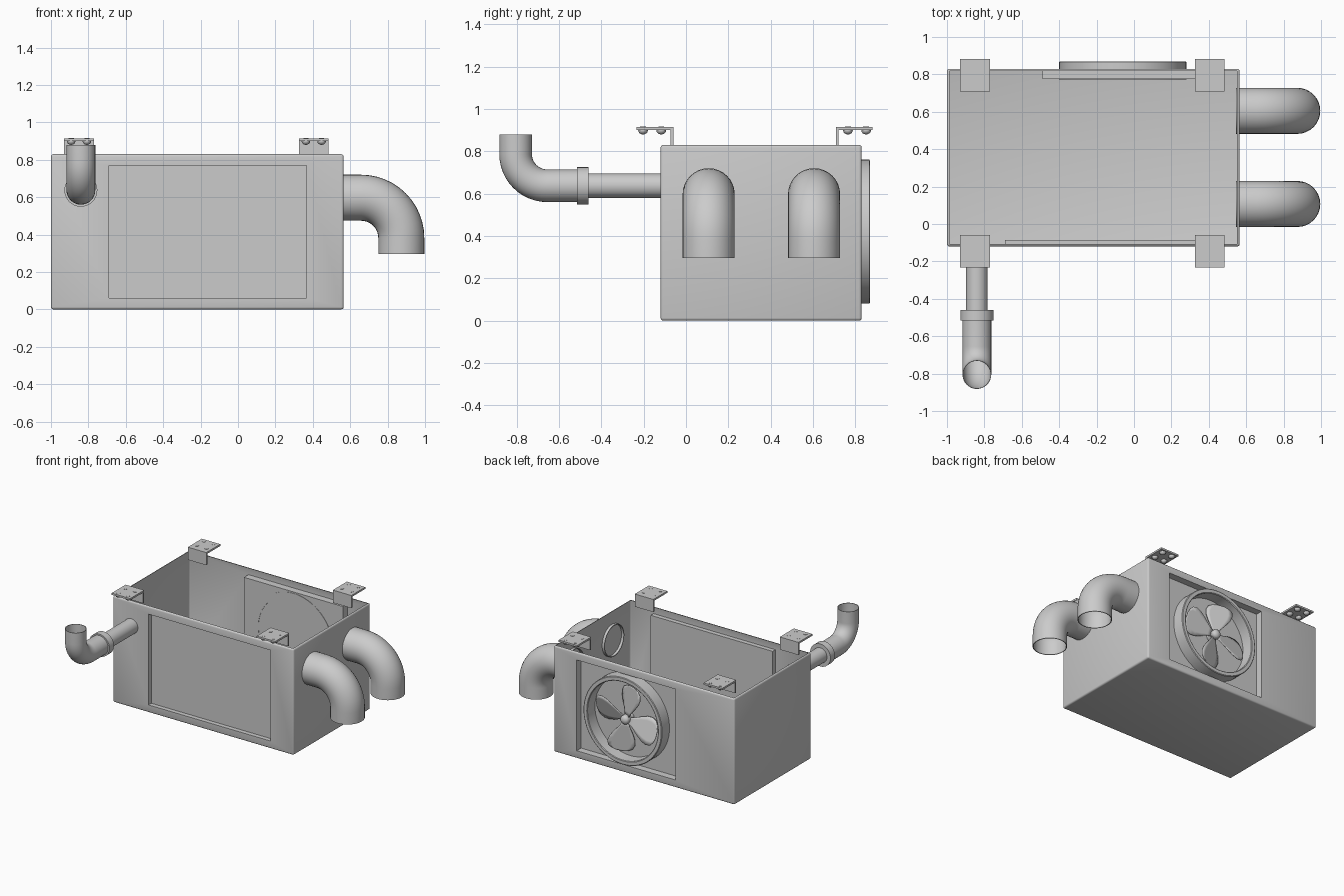
import bpy, bmesh
from math import sin, cos, pi, radians
from mathutils import Vector, Matrix

if "Cube" in bpy.data.objects:
    bpy.data.objects.remove(bpy.data.objects["Cube"])


def finish(name, bm, angle=35, recalc=True):
    if recalc:
        bmesh.ops.recalc_face_normals(bm, faces=bm.faces[:])
    me = bpy.data.meshes.new(name)
    bm.to_mesh(me)
    bm.free()
    me.shade_smooth()
    me.set_sharp_from_angle(angle=radians(angle))
    ob = bpy.data.objects.new(name, me)
    bpy.context.collection.objects.link(ob)
    return ob


def add_box(bm, lo, hi):
    lo, hi = Vector(lo), Vector(hi)
    m = Matrix.Translation((lo + hi) / 2) @ Matrix.Diagonal((*(hi - lo), 1))
    return bmesh.ops.create_cube(bm, size=1, matrix=m)


def skin(bm, rings, closed=False):
    """Bridge successive rings of points into a tube."""
    vs = [[bm.verts.new(p) for p in r] for r in rings]
    n = len(vs[0])
    for a, b in zip(vs, vs[1:] + (vs[:1] if closed else [])):
        for i in range(n):
            j = (i + 1) % n
            bm.faces.new((a[i], a[j], b[j], b[i]))


def elbow(name, start, corner, end, bend, r, wall, n=32):
    """Open pipe running start -> rounded corner -> end."""
    s, c, e = Vector(start), Vector(corner), Vector(end)
    d0, d1 = (c - s).normalized(), (e - c).normalized()
    side = d0.cross(d1)
    centre = c - d0 * bend + d1 * bend
    path = [(s, d0)]
    for k in range(13):
        a = k / 12 * pi / 2
        path.append((centre - d1 * bend * cos(a) + d0 * bend * sin(a),
                     d0 * cos(a) + d1 * sin(a)))
    path.append((e, d1))

    def ring(p, t, rad):
        up = side.cross(t)
        return [p + rad * (side * cos(2 * pi * i / n) + up * sin(2 * pi * i / n)) for i in range(n)]
    rings = [ring(p, t, r) for p, t in path]
    rings += [ring(p, t, r - wall) for p, t in reversed(path)]
    bm = bmesh.new()
    skin(bm, rings, closed=True)
    return finish(name, bm)


def lathe_y(name, profile, cx, cz, n=48, closed=True):
    """Revolve (radius, y) points around an axis parallel to y."""
    bm = bmesh.new()
    skin(bm, [[(cx + r * cos(2 * pi * i / n), y, cz + r * sin(2 * pi * i / n)) for i in range(n)]
              for r, y in profile], closed)
    return finish(name, bm)


# Open-topped housing with recessed front and back panels
bm = bmesh.new()
add_box(bm, (-1, -0.12, 0), (0.565, 0.83, 0.83))
bmesh.ops.bevel(bm, geom=bm.edges[:], offset=0.013, segments=3, profile=0.5, affect='EDGES')
bmesh.ops.recalc_face_normals(bm, faces=bm.faces[:])


def biggest(d):
    return max((f for f in bm.faces if f.normal.dot(Vector(d)) > 0.99), key=lambda f: f.calc_area())


for sign, x0, x1, depth in ((-1, -0.69, 0.365, 0.035), (1, -0.49, 0.365, 0.055)):
    f = biggest((0, sign, 0))
    bmesh.ops.inset_individual(bm, faces=[f], thickness=0.02)
    for v in f.verts:
        v.co.x = x0 if v.co.x < -0.2 else x1
        v.co.z = 0.06 if v.co.z < 0.4 else 0.77
    inner = bmesh.ops.extrude_discrete_faces(bm, faces=[f])['faces'][0]
    for v in inner.verts:
        v.co.y -= sign * depth
bmesh.ops.delete(bm, geom=[biggest((0, 0, 1))], context='FACES')
finish("housing", bm, recalc=False)

# Outlet elbows on the right side
for name, y in (("outlet_pipe_front", 0.107), ("outlet_pipe_back", 0.605)):
    elbow(name, (0.545, y, 0.597), (0.873, y, 0.597), (0.873, y, 0.295), 0.215, 0.123, 0.006)

# Inlet pipe, collar and upturned elbow
PX, PZ = -0.84, 0.637
lathe_y("inlet_pipe", [(0.058, -0.11), (0.058, -0.47)], PX, PZ, 32, False)
lathe_y("inlet_collar", [(0.088, -0.46), (0.088, -0.515), (0.05, -0.515), (0.05, -0.46)], PX, PZ, 32)
elbow("inlet_elbow", (PX, -0.5, PZ), (PX, -0.805, PZ), (PX, -0.805, 0.88), 0.15, 0.077, 0.004)

# Fan shroud and hub
FX, FZ = -0.06, 0.42
lathe_y("fan_shroud", [(0.34, 0.772), (0.34, 0.866), (0.335, 0.87), (0.31, 0.87), (0.305, 0.866),
                       (0.305, 0.772)], FX, FZ, 64)
hub = [(0.035, 0.776), (0.035, 0.84)]
hub += [(max(0.0005, 0.035 * cos(a * pi / 12)), 0.84 + 0.025 * sin(a * pi / 12)) for a in range(1, 7)]
lathe_y("fan_hub", hub, FX, FZ, 24, False)

# Four pitched, rounded blades
bm = bmesh.new()
widths = [(0.02, 0.022), (0.06, 0.035), (0.11, 0.065), (0.16, 0.09), (0.2, 0.098),
          (0.235, 0.088), (0.255, 0.06), (0.265, 0.025)]
for k in range(4):
    ang = pi / 2 * k + 0.1
    grid = []
    for r, w in widths:
        row = []
        for j in range(7):
            u = w * (j / 3 - 1)
            t = u + 0.12 * r
            row.append(bm.verts.new((FX + r * cos(ang) - t * sin(ang),
                                     0.822 + u * 0.32,
                                     FZ + r * sin(ang) + t * cos(ang))))
        grid.append(row)
    for a, b in zip(grid, grid[1:]):
        for j in range(6):
            bm.faces.new((a[j], a[j + 1], b[j + 1], b[j]))
blades = finish("fan_blades", bm)
sol = blades.modifiers.new("thickness", 'SOLIDIFY')
sol.thickness = 0.006
sol.offset = 0

# Corner mounting brackets with four bolts each
for end, y_leg, s in (("front", -0.06, -1), ("back", 0.708, 1)):
    for side, x in (("left", -0.85), ("right", 0.405)):
        bm = bmesh.new()
        ys = sorted((y_leg, y_leg + s * 0.173))
        yl = sorted((y_leg, y_leg + s * 0.013))
        add_box(bm, (x - 0.08, ys[0], 0.9), (x + 0.08, ys[1], 0.914))
        add_box(bm, (x - 0.08, yl[0], 0.815), (x + 0.08, yl[1], 0.9))
        finish(f"bracket_{end}_{side}", bm)
        bm = bmesh.new()
        for dx in (-0.042, 0.042):
            for dy in (0.057, 0.143):
                at = Matrix.Translation((x + dx, y_leg + s * dy, 0.899))
                bmesh.ops.create_uvsphere(bm, u_segments=16, v_segments=8, radius=1,
                                          matrix=at @ Matrix.Diagonal((0.023, 0.023, 0.014 * 1.4, 1)))
        # keep the rounded heads below the plate, add shank ends on top
        bmesh.ops.bisect_plane(bm, geom=bm.verts[:] + bm.edges[:] + bm.faces[:], plane_co=(0, 0, 0.9),
                               plane_no=(0, 0, 1), clear_outer=True)
        for dx in (-0.042, 0.042):
            for dy in (0.057, 0.143):
                bmesh.ops.create_cone(bm, cap_ends=True, segments=16, radius1=0.014, radius2=0.014, depth=0.02,
                                      matrix=Matrix.Translation((x + dx, y_leg + s * dy, 0.906)))
        finish(f"bolts_{end}_{side}", bm)
